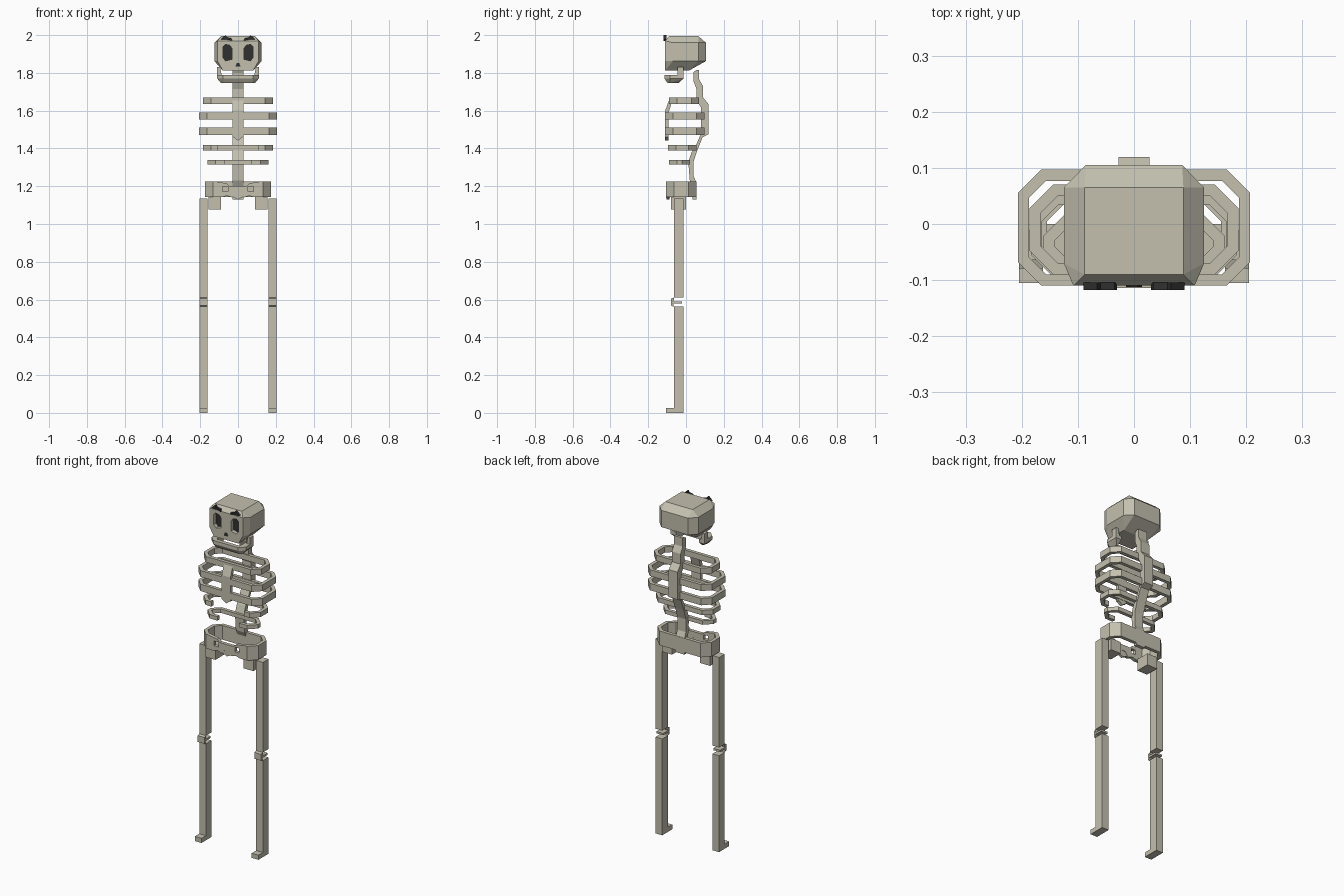
import bpy, bmesh

if "Cube" in bpy.data.objects:
    bpy.data.objects.remove(bpy.data.objects["Cube"])

def material(name, rgb):
    m = bpy.data.materials.new(name)
    m.diffuse_color = (*rgb, 1)
    m.use_nodes = True
    m.node_tree.nodes["Principled BSDF"].inputs["Base Color"].default_value = m.diffuse_color
    return m

BONE = material("bone", (0.55, 0.53, 0.43))
DARK = material("dark", (0.03, 0.03, 0.03))

def finish(name, bm, mat=BONE):
    bmesh.ops.recalc_face_normals(bm, faces=bm.faces)
    me = bpy.data.meshes.new(name)
    bm.to_mesh(me)
    bm.free()
    me.materials.append(mat)
    ob = bpy.data.objects.new(name, me)
    bpy.context.collection.objects.link(ob)
    return ob

def prism(name, pts, axis, a, b, mat=BONE):
    """Extrude a 2D profile along x (pts are y,z), y (x,z) or z (x,y)."""
    bm = bmesh.new()
    def place(p, d):
        return {"x": (d, p[0], p[1]), "y": (p[0], d, p[1]), "z": (p[0], p[1], d)}[axis]
    lo = [bm.verts.new(place(p, a)) for p in pts]
    hi = [bm.verts.new(place(p, b)) for p in pts]
    bm.faces.new(lo)
    bm.faces.new(hi)
    for i in range(len(pts)):
        j = (i + 1) % len(pts)
        bm.faces.new((lo[i], lo[j], hi[j], hi[i]))
    return finish(name, bm, mat)

def box(name, x0, x1, y0, y1, z0, z1, mat=BONE):
    return prism(name, [(x0, y0), (x1, y0), (x1, y1), (x0, y1)], "z", z0, z1, mat)

def hull(name, half):
    """Convex solid from points on the +x half, mirrored."""
    bm = bmesh.new()
    for x, y, z in half:
        bm.verts.new((x, y, z))
        bm.verts.new((-x, y, z))
    r = bmesh.ops.convex_hull(bm, input=bm.verts)
    bmesh.ops.dissolve_limit(bm, angle_limit=0.01, verts=bm.verts, edges=bm.edges)
    return finish(name, bm)

def cut(ob, cutters):
    for c in cutters:
        c.hide_render = True
        m = ob.modifiers.new("cut", "BOOLEAN")
        m.object = c
        m.operation = "DIFFERENCE"
        m.solver = "EXACT"
    bpy.context.view_layer.update()
    dg = bpy.context.evaluated_depsgraph_get()
    me = bpy.data.meshes.new_from_object(ob.evaluated_get(dg))
    ob.modifiers.clear()
    ob.data = me
    for c in cutters:
        bpy.data.objects.remove(c)

def band(name, hw, y0, y1, z0, z1, gap=0, c=0.042, t=0.02):
    """Chamfered rectangular band, optionally open at the front by +-gap."""
    def loop(o):
        w, f, b, k = hw - o, y0 + o, y1 - o, c - 0.586 * o
        half = [(w - k, f), (w, f + k), (w, b - k), (w - k, b)]
        ends = [(gap, f)] if gap else []
        right = ends + half
        return right + [(-x, y) for x, y in reversed(right)]
    outer, inner = loop(0), loop(t)
    bm = bmesh.new()
    rows = [[bm.verts.new((*o, z0)), bm.verts.new((*o, z1)),
             bm.verts.new((*i, z1)), bm.verts.new((*i, z0))] for o, i in zip(outer, inner)]
    n = len(rows)
    for i in range(n - 1 if gap else n):
        a, b = rows[i], rows[(i + 1) % n]
        for k in range(4):
            m = (k + 1) % 4
            bm.faces.new((a[k], a[m], b[m], b[k]))
    if gap:
        bm.faces.new(rows[0])
        bm.faces.new(rows[-1])
    return finish(name, bm)

def flip(pts, s):
    return [(s * x, z) for x, z in pts]

# Skull with cut eye sockets
skull = hull("skull", [
    (0.088, 0.065, 1.995), (0.088, -0.09, 1.995),
    (0.125, 0.065, 1.96), (0.086, 0.105, 1.96), (0.125, -0.07, 1.96), (0.108, -0.11, 1.97),
    (0.125, 0.065, 1.862), (0.086, 0.105, 1.862), (0.125, -0.07, 1.862), (0.108, -0.11, 1.862),
    (0.08, 0.015, 1.812), (0.08, -0.11, 1.812)])
EYE = [(0.032, 1.872), (0.065, 1.864), (0.08, 1.88), (0.08, 1.938),
       (0.068, 1.951), (0.044, 1.946), (0.032, 1.93)]
cut(skull, [prism("socket_cutter", flip(EYE, s), "y", -0.2, -0.085) for s in (-1, 1)])

# Dark eyes, brows and nose
BROW = [(0.03, 1.97), (0.05, 1.975), (0.09, 1.978), (0.066, 2.0), (0.06, 1.988), (0.035, 1.983)]
for s, side in ((-1, "left"), (1, "right")):
    prism(side + "_eye_back", flip(EYE, s), "y", -0.088, -0.084, DARK)
    prism(side + "_brow", flip(BROW, s), "y", -0.118, -0.104, DARK)
prism("nose", [(-0.014, 1.835), (0.014, 1.835), (0.006, 1.853), (-0.006, 1.853)],
      "y", -0.112, -0.105, DARK)

# Lower jaw, hollow and open at the back, with upright ends
jaw = hull("jaw", [(x, y, z) for z in (1.79, 1.77) for x, y in
                   ((0.11, -0.013), (0.11, -0.085), (0.08, -0.114))] +
           [(0.075, -0.098, 1.746), (0.085, -0.04, 1.746), (0.09, -0.085, 1.746)])
cut(jaw, [box("jaw_cutter", -0.075, 0.075, -0.09, 0.1, 1.7, 1.85)])
for s, side in ((-1, "left"), (1, "right")):
    prism(side + "_jaw_upright", flip([(0.085, 1.78), (0.11, 1.78), (0.11, 1.83), (0.095, 1.83)], s),
          "y", -0.045, -0.013)

# Spine and breastbone
prism("spine", [
    (0.04, 1.805), (0.04, 1.755), (0.055, 1.715), (0.055, 1.66), (0.08, 1.615), (0.08, 1.48),
    (0.05, 1.41), (0.03, 1.38), (0.012, 1.33), (0.02, 1.23), (0.035, 1.2), (0.035, 1.13),
    (0.055, 1.13), (0.055, 1.22), (0.04, 1.255), (0.04, 1.33), (0.06, 1.39), (0.088, 1.46),
    (0.119, 1.475), (0.119, 1.635), (0.09, 1.67), (0.09, 1.73), (0.07, 1.765), (0.07, 1.815),
    (0.055, 1.815)], "x", -0.028, 0.028)
prism("breastbone", [(-0.09, 1.655), (-0.11, 1.6), (-0.11, 1.46), (-0.092, 1.46),
                     (-0.092, 1.59), (-0.072, 1.655)], "x", -0.028, 0.028)
prism("breastbone_tip", [(-0.028, 1.462), (0, 1.442), (0.028, 1.462)], "y", -0.11, -0.092)

# Ribs: half width, front, back, bottom, top, front gap
for i, r in enumerate([
        (0.186, -0.09, 0.07, 1.636, 1.67, 0),
        (0.207, -0.11, 0.097, 1.553, 1.59, 0),
        (0.207, -0.11, 0.097, 1.47, 1.51, 0),
        (0.184, -0.096, 0.055, 1.39, 1.418, 0.105),
        (0.162, -0.09, 0.02, 1.315, 1.338, 0.07)]):
    band("rib_%d" % (i + 1), *r)

# Pelvis: open band closed by a shaped, pierced front plate
band("pelvis_band", 0.175, -0.105, 0.055, 1.142, 1.225, 0.118)
edge = [(0.012, 1.165), (0.03, 1.14), (0.06, 1.15), (0.085, 1.142), (0.118, 1.142),
        (0.118, 1.225), (0.06, 1.215), (0.045, 1.2)]
plate = prism("pelvis_front", edge + [(-x, z) for x, z in reversed(edge)], "y", -0.105, -0.085)
cut(plate, [box("hole_cutter", s * 0.067 - 0.014, s * 0.067 + 0.014, -0.2, 0, 1.172, 1.199)
            for s in (-1, 1)])
prism("pelvis_joint", [(-0.03, 1.165), (-0.03, 1.145), (0, 1.13), (0.03, 1.145), (0.03, 1.165)],
      "y", -0.103, -0.087)

# Hips, legs, knees and feet
for s, side in ((-1, "left"), (1, "right")):
    def limb(part, a, b, *rest):
        x0, x1 = sorted((s * a, s * b))
        box(side + part, x0, x1, *rest)
    limb("_hip", 0.09, 0.155, -0.08, 0.0, 1.077, 1.145)
    limb("_upper_leg", 0.162, 0.205, -0.064, -0.012, 0.61, 1.135)
    prism(side + "_knee", [(-0.064, 0.61), (-0.079, 0.605), (-0.079, 0.568), (-0.064, 0.562),
                           (-0.068, 0.58), (-0.02, 0.58), (-0.02, 0.591), (-0.068, 0.591),
                           (-0.064, 0.6)],
          "x", *sorted((s * 0.162, s * 0.205)))
    prism(side + "_lower_leg", [(-0.012, 0.0), (-0.012, 0.562), (-0.064, 0.562), (-0.064, 0.027),
                                (-0.105, 0.027), (-0.105, 0.0)],
          "x", *sorted((s * 0.162, s * 0.205)))
